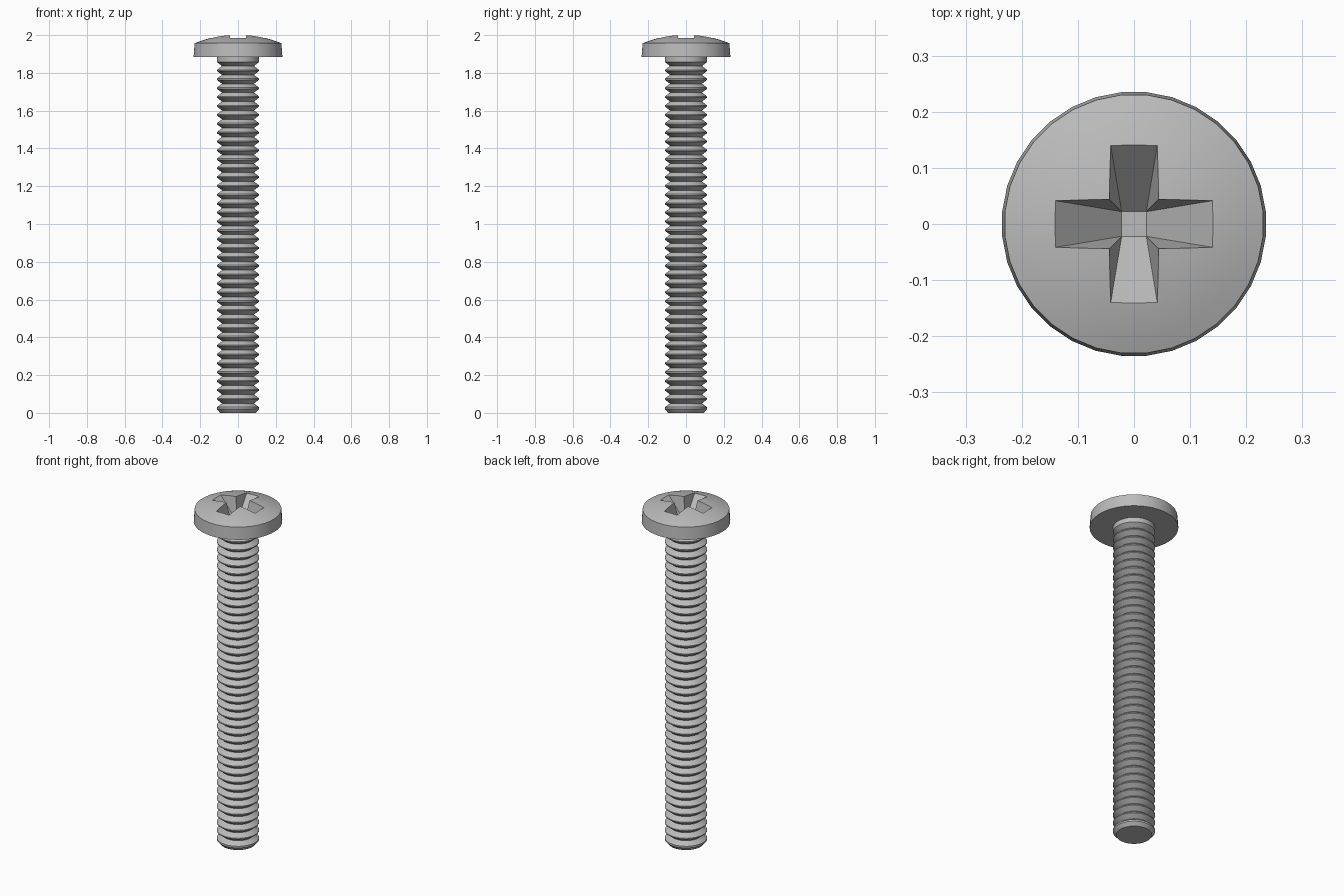
import bpy, bmesh, math

cube = bpy.data.objects.get("Cube")
if cube:
    bpy.data.objects.remove(cube, do_unlink=True)

SIDES = 32
steel = bpy.data.materials.new("grey steel")
steel.use_nodes = True
GREY = (0.5, 0.5, 0.5, 1)
steel.diffuse_color = GREY
steel.node_tree.nodes["Principled BSDF"].inputs["Base Color"].default_value = GREY


def add_object(name, bm):
    bmesh.ops.recalc_face_normals(bm, faces=bm.faces)
    mesh = bpy.data.meshes.new(name)
    bm.to_mesh(mesh)
    bm.free()
    mesh.materials.append(steel)
    obj = bpy.data.objects.new(name, mesh)
    bpy.context.collection.objects.link(obj)
    return obj


def activate(obj):
    bpy.ops.object.select_all(action='DESELECT')
    obj.select_set(True)
    bpy.context.view_layer.objects.active = obj


def lathe(name, profile):
    """Closed solid of revolution from (radius, z) points, bottom to top."""
    bm = bmesh.new()
    rings = []
    for r, z in profile:
        angles = [math.tau * (i + 0.5) / SIDES for i in range(SIDES)]
        rings.append([bm.verts.new((r * math.cos(a), r * math.sin(a), z)) for a in angles])
    for low, high in zip(rings, rings[1:]):
        for i in range(SIDES):
            j = (i + 1) % SIDES
            bm.faces.new((low[i], low[j], high[j], high[i]))
    bm.faces.new(rings[0][::-1])
    bm.faces.new(rings[-1])
    return add_object(name, bm)


# Threaded shank: chamfered tip, then evenly stacked V-shaped ridges
CREST, ROOT, PITCH, RIDGES = 0.112, 0.085, 0.047, 39
NECK = 1.86
first = NECK - RIDGES * PITCH
shank_profile = [(0.095, 0), (CREST, first - 0.007)]
for i in range(RIDGES):
    z = first + i * PITCH
    shank_profile += [(CREST, z + 0.003), (ROOT, z + PITCH * 0.5), (CREST, z + PITCH - 0.003)]
shank_profile.append((CREST, NECK))
shank = lathe("threaded_shank", shank_profile)

# Pan head with plain neck, tapered rim and shallow dome
RIM, RIM_Z, RISE = 0.231, 1.957, 0.046
head_profile = [(CREST, NECK), (CREST, 1.885), (0.236, 1.885), (RIM, RIM_Z)]
for i in range(1, 9):
    k = 1 - i / 8.2
    head_profile.append((RIM * k, RIM_Z + RISE * (1 - k * k)))
head = lathe("pan_head", head_profile)

# Cross recess: four arms tapering down to a small square floor
FLOOR, FLOOR_Z, TOP_Z = 0.022, 1.865, 2.03
grow = (TOP_Z - FLOOR_Z) / 0.12
reach, half = FLOOR + 0.118 * grow, FLOOR + 0.0195 * grow
bm = bmesh.new()
floor, corner, tip_a, tip_b = [], [], [], []
for q in range(4):
    c, s = round(math.cos(q * math.pi / 2)), round(math.sin(q * math.pi / 2))

    def place(x, y, z):
        return bm.verts.new((x * c - y * s, x * s + y * c, z))
    tip_a.append(place(reach, -half, TOP_Z))
    tip_b.append(place(reach, half, TOP_Z))
    corner.append(place(half, half, TOP_Z))
    floor.append(place(FLOOR, FLOOR, FLOOR_Z))
outline = []
for q in range(4):
    outline += [tip_a[q], tip_b[q], corner[q]]
    bm.faces.new((tip_a[q], tip_b[q], floor[q], floor[q - 1]))
    bm.faces.new((tip_b[q], corner[q], floor[q]))
    bm.faces.new((corner[q - 1], tip_a[q], floor[q - 1]))
bm.faces.new(outline)
bm.faces.new(floor[::-1])
cutter = add_object("recess_cutter", bm)
cutter.hide_render = True

activate(head)
cut = head.modifiers.new("recess", 'BOOLEAN')
cut.operation = 'DIFFERENCE'
cut.solver = 'EXACT'
cut.object = cutter
bpy.ops.object.modifier_apply(modifier=cut.name)
bpy.data.objects.remove(cutter, do_unlink=True)

# Smooth round surfaces, keep creases crisp
for obj in (shank, head):
    activate(obj)
    bpy.ops.object.shade_smooth_by_angle(angle=math.radians(25))
